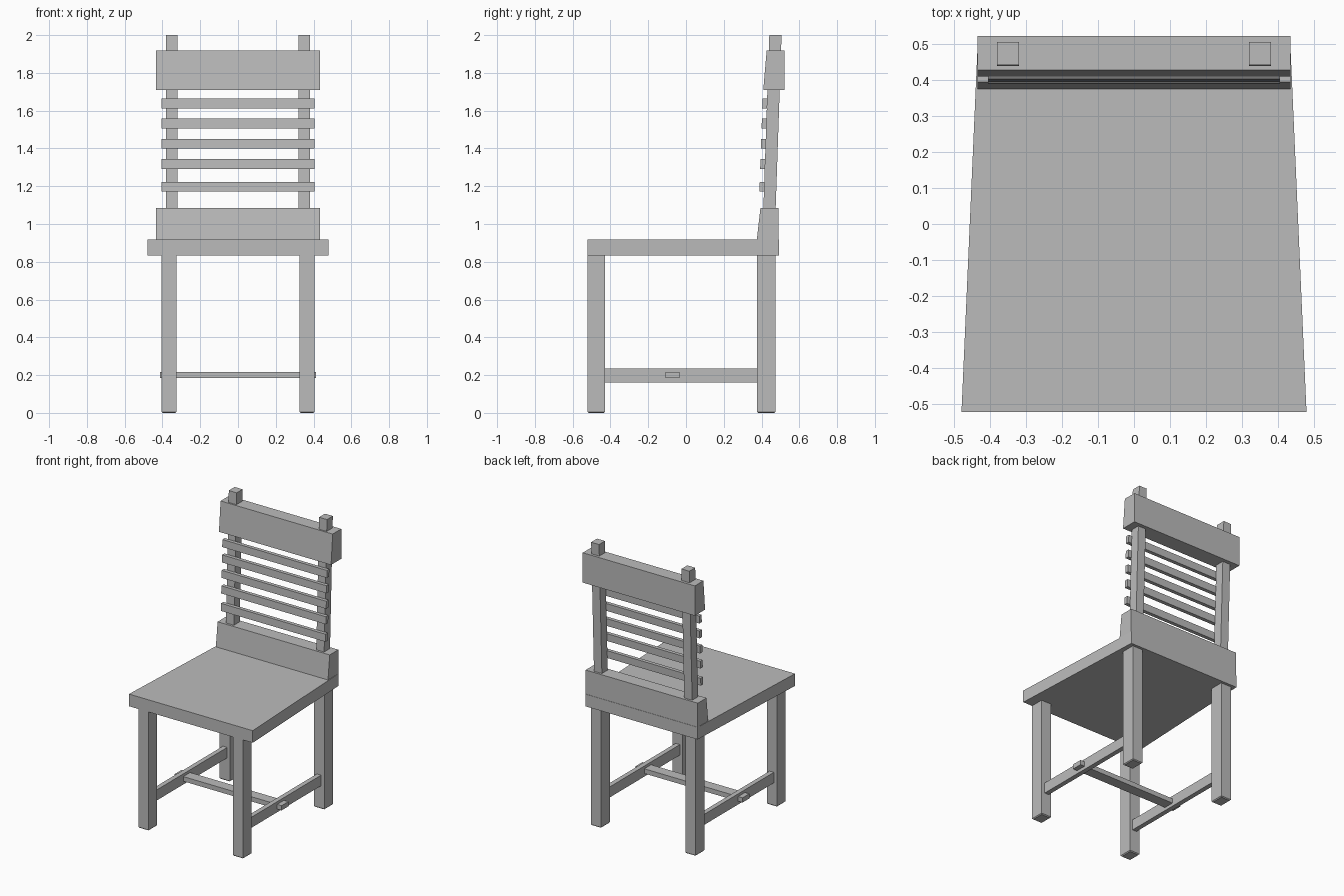
import bpy
import bmesh

cube = bpy.data.objects.get("Cube")
if cube:
    bpy.data.objects.remove(cube, do_unlink=True)

GREY = (0.5, 0.5, 0.5, 1.0)
grey = bpy.data.materials.new("plain grey")
grey.use_nodes = True
grey.diffuse_color = GREY
grey.node_tree.nodes["Principled BSDF"].inputs["Base Color"].default_value = GREY


def block(name, x, y, z, top_y=None, foot=0.0, shape=None):
    """Box between (min, max) pairs; top_y leans it, foot chamfers its base."""
    bm = bmesh.new()
    bmesh.ops.create_cube(bm, size=1)
    for v in bm.verts:
        i, j, k = (int(c > 0) for c in v.co)
        v.co = (x[i], (top_y or y)[j] if k else y[j], z[k])
        if shape:
            shape(v)
    if foot:
        base = [e for e in bm.edges if all(v.co.z == z[0] for v in e.verts)]
        bmesh.ops.bevel(bm, geom=base, offset=foot, segments=1, affect='EDGES')
    bmesh.ops.recalc_face_normals(bm, faces=bm.faces)
    mesh = bpy.data.meshes.new(name)
    bm.to_mesh(mesh)
    bm.free()
    mesh.materials.append(grey)
    obj = bpy.data.objects.new(name, mesh)
    bpy.context.collection.objects.link(obj)
    return obj


def pair(name, x, *args, **kw):
    """Left block and its mirrored right twin."""
    block("left_" + name, x, *args, **kw)
    block("right_" + name, (-x[1], -x[0]), *args, **kw)


# Seat, narrower at the back
def narrow_back(v):
    if v.co.y > 0:
        v.co.x *= 0.907


block("seat", (-0.479, 0.479), (-0.522, 0.492), (0.832, 0.917), shape=narrow_back)

# Legs
leg_x = (0.326, 0.406)
pair("front_leg", leg_x, (-0.522, -0.428), (0, 0.832), foot=0.006)
pair("rear_leg", leg_x, (0.376, 0.473), (0, 0.832), foot=0.006)

# Side stretchers and the cross stretcher tenoned through them
pair("side_stretcher", (0.347, 0.38), (-0.428, 0.376), (0.162, 0.236))
block("cross_stretcher", (-0.414, 0.414), (-0.109, -0.034), (0.184, 0.217))

# Leaning back posts
pair("back_post", (0.319, 0.38), (0.404, 0.469), (0.917, 2.0), top_y=(0.441, 0.506))

# Back rails with sloped fronts
block("lower_back_rail", (-0.434, 0.434), (0.375, 0.49), (0.917, 1.085), top_y=(0.394, 0.49))
block("upper_back_rail", (-0.434, 0.434), (0.409, 0.522), (1.709, 1.918), top_y=(0.427, 0.522))

# Slats lying against the front of the posts
for n, z in enumerate((1.197, 1.318, 1.425, 1.532, 1.638)):
    y = 0.404 + (z - 0.917) * 0.034
    block(f"back_slat_{n + 1}", (-0.405, 0.405), (y - 0.025, y + 0.001), (z - 0.026, z + 0.026),
          top_y=(y - 0.023, y + 0.003))
